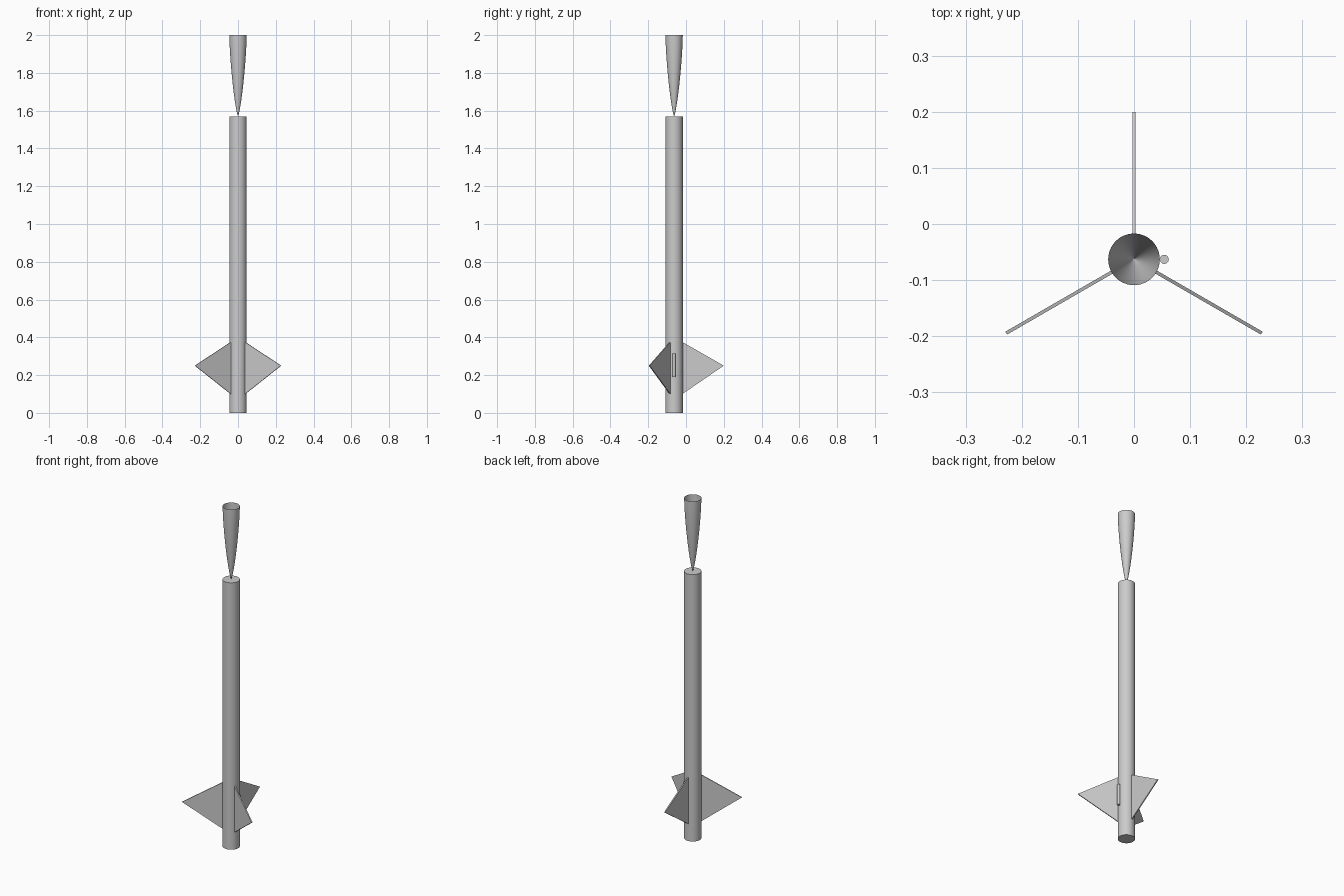
import bpy, bmesh, math
from mathutils import Matrix, Vector

if "Cube" in bpy.data.objects:
    bpy.data.objects.remove(bpy.data.objects["Cube"])

CY = -0.063      # body axis
R = 0.046        # body radius
BODY_TOP = 1.57

grey = bpy.data.materials.new("plain grey")
grey.use_nodes = True
colour = (0.6, 0.6, 0.6, 1)
grey.diffuse_color = colour
grey.node_tree.nodes["Principled BSDF"].inputs["Base Color"].default_value = colour


def finish(name, bm, smooth=False):
    mesh = bpy.data.meshes.new(name)
    bm.to_mesh(mesh)
    bm.free()
    mesh.materials.append(grey)
    obj = bpy.data.objects.new(name, mesh)
    bpy.context.collection.objects.link(obj)
    if smooth:
        bpy.ops.object.select_all(action='DESELECT')
        obj.select_set(True)
        bpy.context.view_layer.objects.active = obj
        bpy.ops.object.shade_smooth_by_angle(angle=math.radians(35))
    return obj


def tube(name, x, radius, z0, z1, sides):
    bm = bmesh.new()
    bmesh.ops.create_cone(bm, cap_ends=True, segments=sides, radius1=radius,
                          radius2=radius, depth=z1 - z0,
                          matrix=Matrix.Translation((x, CY, (z0 + z1) / 2)))
    return finish(name, bm, True)


# Body and launch lug
tube("body_tube", 0, R, 0, BODY_TOP, 48)
tube("launch_lug", R + 0.008, 0.008, 0.19, 0.315, 24)

# Upturned hollow nose cone: a curved profile spun around the axis
bm = bmesh.new()
profile = []
steps = 20
for i in range(steps + 1):
    t = (i / steps) ** 1.5
    a = math.acos(1 - 2 * t)
    r = R * math.sqrt(max(0, a - math.sin(2 * a) / 2) / math.pi)
    profile.append(bm.verts.new((r, CY, BODY_TOP + t * (2 - BODY_TOP))))
edges = [bm.edges.new(pair) for pair in zip(profile, profile[1:])]
bmesh.ops.spin(bm, geom=profile + edges, cent=(0, CY, 0), axis=(0, 0, 1),
               angle=math.tau, steps=48)
bmesh.ops.remove_doubles(bm, verts=bm.verts, dist=0.0001)
bmesh.ops.recalc_face_normals(bm, faces=bm.faces)
finish("nose_cone", bm, True)

# Three triangular fins
for name, angle in (("back_fin", 90), ("right_fin", 210), ("left_fin", 330)):
    bm = bmesh.new()
    outline = [(R - 0.002, 0.1), (0.263, 0.25), (R - 0.002, 0.375)]
    face = bm.faces.new([bm.verts.new((x, 0.003, z)) for x, z in outline])
    side = bmesh.ops.extrude_face_region(bm, geom=[face])["geom"]
    bmesh.ops.translate(bm, vec=Vector((0, -0.006, 0)),
                        verts=[v for v in side if isinstance(v, bmesh.types.BMVert)])
    bmesh.ops.recalc_face_normals(bm, faces=bm.faces)
    bm.transform(Matrix.Translation((0, CY, 0)) @ Matrix.Rotation(math.radians(angle), 4, 'Z'))
    finish(name, bm)
